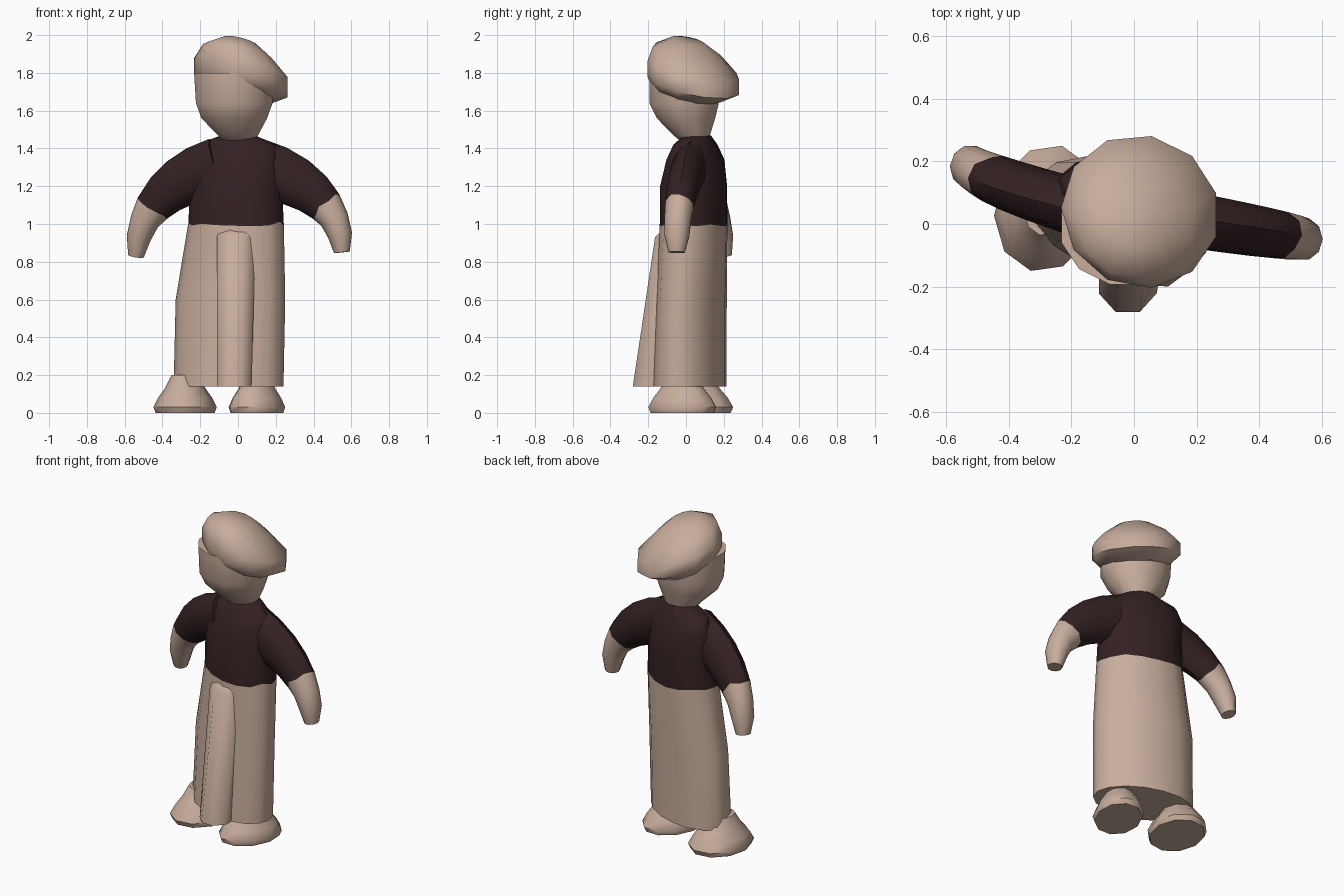
import bpy, math, random
from mathutils import Vector, Matrix

random.seed(4)
cube = bpy.data.objects.get("Cube")
if cube:
    bpy.data.objects.remove(cube)


def material(name, rgb):
    m = bpy.data.materials.new(name)
    m.use_nodes = True
    m.diffuse_color = (*rgb, 1)
    bsdf = next(n for n in m.node_tree.nodes if n.type == 'BSDF_PRINCIPLED')
    bsdf.inputs["Base Color"].default_value = (*rgb, 1)
    return m


CLAY = material("pale clay", (.58, .42, .335))
SHIRT = material("dark maroon", (.033, .015, .016))
UP = Vector((0, 0, 1))
RIGHTWARD = Vector((1, 0, 0))
BACKWARD = Vector((0, 1, 0))


def loft(name, rings, sides=12, normal=None, ref=RIGHTWARD, turn=0, angle=45,
         shirt=(), ragged=None):
    """Skin a row of elliptical rings (x, y, z, radius_u, radius_v).
    shirt: band numbers painted as cloth; ragged: ring with an uneven edge."""
    centres = [Vector(ring[:3]) for ring in rings]
    last = len(rings) - 1
    verts, faces, bands = [], [], []
    for i, ring in enumerate(rings):
        radius_u, radius_v = ring[3:]
        axis = normal or centres[min(i + 1, last)] - centres[max(i - 1, 0)]
        axis = axis.normalized()
        u = (ref - axis * ref.dot(axis)).normalized()
        v = axis.cross(u)
        spin = Matrix.Rotation(math.radians(turn), 3, axis)
        for k in range(sides):
            a = math.tau * (k + .5) / sides
            offset = u * radius_u * math.cos(a) + v * radius_v * math.sin(a)
            point = centres[i] + spin @ offset
            if i == ragged:
                point += axis * random.uniform(-.014, .014)
            verts.append(point)
    for i in range(last):
        for k in range(sides):
            a, b = i * sides + k, i * sides + (k + 1) % sides
            faces.append((a, b, b + sides, a + sides))
            bands.append(i)
    # End caps take the colour of the band they close
    faces.append(tuple(reversed(range(sides))))
    faces.append(tuple(range(len(verts) - sides, len(verts))))
    bands += [0, last - 1]
    mesh = bpy.data.meshes.new(name)
    mesh.from_pydata(verts, [], faces)
    mesh.materials.append(CLAY)
    mesh.materials.append(SHIRT)
    for face, band in zip(mesh.polygons, bands):
        face.material_index = int(band in shirt)
    ob = bpy.data.objects.new(name, mesh)
    bpy.context.collection.objects.link(ob)
    bpy.ops.object.select_all(action='DESELECT')
    ob.select_set(True)
    bpy.context.view_layer.objects.active = ob
    bpy.ops.object.shade_smooth_by_angle(angle=math.radians(angle))


def arm(name, shoulder, elbow, hand, steps=7, cuff=4):
    """Bend a tapering limb along a curve; sleeve down to the cuff, then bare."""
    shoulder, elbow, hand = Vector(shoulder), Vector(elbow), Vector(hand)
    rings = []
    for i in range(steps + 1):
        t = i / steps
        centre = shoulder.lerp(elbow, t).lerp(elbow.lerp(hand, t), t)
        depth = .095 - .03 * t
        width = .105 + .045 * math.cos(math.pi * t)
        tip = .7 if i == steps else 1
        rings.append((*centre, depth * tip, width * tip))
    loft(name, rings, sides=10, ref=BACKWARD, shirt=range(cuff), ragged=cuff)


def shoe(name, x, y, half_width, half_length, turn):
    """Stack a flat sole, a rounded upper and an ankle."""
    profile = ((0, .96), (.03, 1.03), (.08, .88), (.13, .66), (.2, .44))
    rings = [(x, y, z, half_width * s, half_length * s) for z, s in profile]
    loft(name, rings, sides=10, normal=UP, turn=turn)


# Robe and shirt share one body, turned slightly towards the right arm
loft("body", [
    (-.05, .02, .14, .3, .18),
    (-.04, .03, .6, .3, .17),
    (-.01, .04, 1, .26, .17),
    (-.01, .04, 1.2, .25, .17),
    (-.01, .05, 1.34, .25, .14),
    (-.01, .05, 1.42, .22, .1),
    (0, .06, 1.47, .09, .07),
], sides=16, normal=UP, turn=-18, shirt=range(2, 6), ragged=2)

# Hanging front panel of the robe, a tapered fold with chamfered sides
loft("front_panel", [
    (-.02, -.18, .14, .1, .11),
    (-.01, -.09, .93, .11, .08),
    (0, -.06, .98, .1, .06),
], sides=8, normal=UP, angle=50)

# Arms, the right one swung back
arm("right_arm", (-.1, .03, 1.31), (-.52, .15, 1.18), (-.54, .2, .83))
arm("left_arm", (.08, .03, 1.31), (.55, -.05, 1.18), (.55, -.05, .85))

# Head narrowing to the chin
loft("head", [
    (0, .05, 1.43, .08, .07),
    (0, .03, 1.47, .11, .1),
    (-.02, 0, 1.56, .18, .16),
    (-.02, -.01, 1.64, .21, .19),
    (-.02, -.01, 1.8, .22, .19),
], normal=UP)

# Soft cap drooping to the back left
loft("cap", [
    (0, .01, 1.69, .19, .19),
    (.02, .04, 1.74, .26, .25),
    (.02, .04, 1.82, .26, .25),
    (0, .01, 1.91, .19, .19),
    (.01, .01, 1.97, .09, .09),
], sides=11, normal=Vector((.24, .2, 1)), angle=60)

# Rounded shoes with ankles rising into the robe
shoe("right_shoe", -.28, .05, .16, .2, turn=-14)
shoe("left_shoe", .1, -.02, .14, .19, turn=-25)
